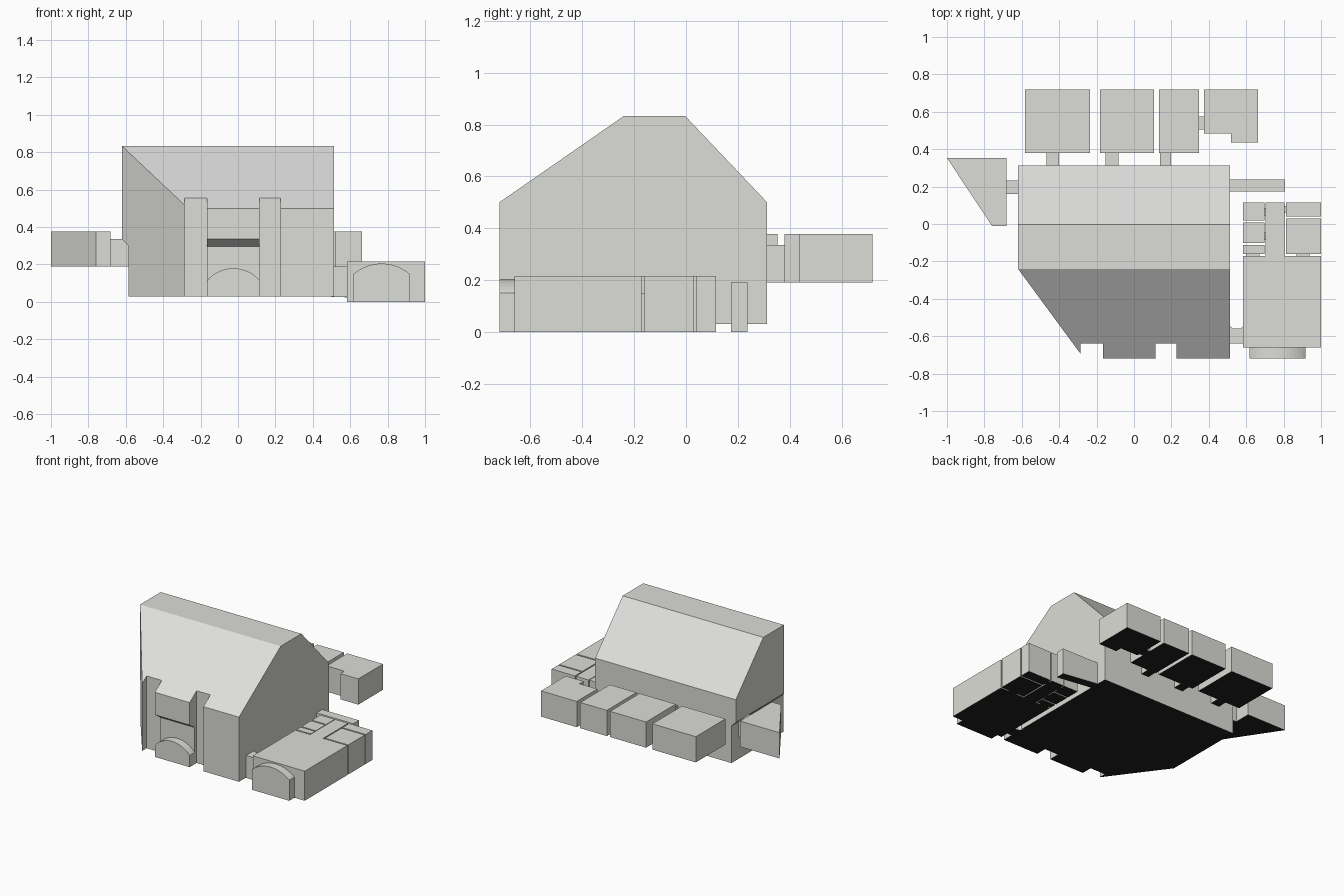
import bpy, bmesh, math

if "Cube" in bpy.data.objects:
    bpy.data.objects.remove(bpy.data.objects["Cube"])


def material(name, rgb):
    m = bpy.data.materials.new(name)
    m.diffuse_color = (*rgb, 1)
    m.use_nodes = True
    m.node_tree.nodes["Principled BSDF"].inputs["Base Color"].default_value = m.diffuse_color
    return m


wall = material("warm_grey_wall", (0.72, 0.72, 0.68))
floor = material("black_floor", (0.015, 0.015, 0.015))
slope = material("neutral_grey_roof", (0.735, 0.735, 0.73))


def prism(name, pts, axis, lo, hi):
    """Extrude a 2D outline along an axis (x: yz outline, y: xz, z: xy)."""
    def place(a, b, c):
        return {"x": (c, a, b), "y": (a, c, b), "z": (a, b, c)}[axis]
    bm = bmesh.new()
    bottom = [bm.verts.new(place(a, b, lo)) for a, b in pts]
    top = [bm.verts.new(place(a, b, hi)) for a, b in pts]
    bm.faces.new(bottom)
    bm.faces.new(top)
    n = len(pts)
    for i in range(n):
        j = (i + 1) % n
        bm.faces.new((bottom[i], bottom[j], top[j], top[i]))
    bmesh.ops.recalc_face_normals(bm, faces=bm.faces)
    me = bpy.data.meshes.new(name)
    bm.to_mesh(me)
    bm.free()
    for m in (wall, floor, slope):
        me.materials.append(m)
    ob = bpy.data.objects.new(name, me)
    bpy.context.collection.objects.link(ob)
    return ob


def box(name, x0, x1, y0, y1, z0, z1):
    return prism(name, [(x0, y0), (x1, y0), (x1, y1), (x0, y1)], "z", z0, z1)


def arch(name, x0, x1, y0, y1, z0, spring, top, n=14):
    """Doorway block with a shallow circular head."""
    h, r = (x1 - x0) / 2, top - spring
    rad = (h * h + r * r) / (2 * r)
    half = math.asin(h / rad)
    cx, cz = (x0 + x1) / 2, top - rad
    pts = [(x0, z0), (x1, z0)]
    for i in range(n + 1):
        a = half - 2 * half * i / n
        pts.append((cx + rad * math.sin(a), cz + rad * math.cos(a)))
    return prism(name, pts, "y", y0, y1)


def cut(target, cutter):
    mod = target.modifiers.new("cut", "BOOLEAN")
    mod.operation = "DIFFERENCE"
    mod.solver = "EXACT"
    mod.object = cutter
    bpy.context.view_layer.objects.active = target
    bpy.ops.object.modifier_apply(modifier=mod.name)
    bpy.data.objects.remove(cutter)


# Main hall with double-pitched flat-topped roof
hall = prism("main_hall", [(-0.72, 0.03), (-0.72, 0.50), (-0.24, 0.833), (-0.003, 0.833),
                           (0.313, 0.50), (0.313, 0.03)], "x", -0.62, 0.512)
# Diagonal front left corner
cut(hall, prism("corner_cutter", [(-0.687, -0.149), (-0.218, -0.786), (-0.218, -0.9),
                                  (-0.687, -0.9)], "z", -0.1, 1))
# Left wall steps in below a chamfer
cut(hall, prism("left_cutter", [(-0.67, 0.385), (-0.585, 0.30), (-0.585, -0.05),
                                (-0.67, -0.05)], "y", -1, 1))
# Front slots
for x0, x1 in ((-0.287, -0.165), (0.115, 0.226)):
    cut(hall, box("slot_cutter", x0, x1, -0.9, -0.64, -0.1, 0.9))
# Recessed wall under the front bay
cut(hall, prism("bay_cutter", [(-0.80, 0.391), (-0.72, 0.336), (-0.662, 0.296), (-0.662, -0.05),
                               (-0.80, -0.05)], "x", -0.18, 0.12))
arch("front_doorway", -0.165, 0.115, -0.72, -0.65, 0.03, 0.115, 0.18)

# Back rooms and their passages
Z0, Z1, ZP = 0.19, 0.377, 0.335
for i, (x0, x1) in enumerate(((-0.583, -0.234), (-0.183, 0.107), (0.133, 0.347))):
    box(f"back_room_{i + 1}", x0, x1, 0.38, 0.72, Z0, Z1)
for i, (x0, x1) in enumerate(((-0.468, -0.40), (-0.153, -0.083), (0.138, 0.199))):
    box(f"back_passage_{i + 1}", x0, x1, 0.30, 0.39, Z0, ZP)
prism("back_corner_room", [(0.375, 0.483), (0.518, 0.483), (0.518, 0.436), (0.663, 0.436),
                           (0.663, 0.72), (0.375, 0.72)], "z", Z0, Z1)
box("corner_room_passage", 0.34, 0.38, 0.505, 0.575, Z0, ZP)

# Left wedge room and passage
prism("left_room", [(-1, 0.353), (-0.758, -0.012), (-0.683, -0.012), (-0.683, 0.353)],
      "z", Z0, Z1)
box("left_passage", -0.69, -0.58, 0.16, 0.233, Z0, ZP)

# Right low wing: lobby, doorway, corridor
TOP = 0.215
box("wing_lobby", 0.582, 1.0, -0.661, -0.171, 0, TOP)
arch("wing_doorway", 0.618, 0.917, -0.72, -0.65, 0, 0.15, 0.205)
box("wing_corridor", 0.702, 0.805, -0.175, 0.116, 0, TOP)

# Small wing rooms, with thin door links to corridor or lobby
rooms = ((0.582, 0.697, 0.018, 0.116), (0.582, 0.697, -0.102, 0.008),
         (0.582, 0.697, -0.161, -0.112), (0.813, 1.0, 0.039, 0.116), (0.813, 1.0, -0.161, 0.029))
for i, (x0, x1, y0, y1) in enumerate(rooms):
    box(f"wing_room_{i + 1}", x0, x1, y0, y1, 0, TOP)
for i, (x0, x1, y0, y1) in enumerate(((0.69, 0.705, 0.045, 0.085), (0.69, 0.705, -0.085, -0.045),
                                      (0.60, 0.67, -0.175, -0.155), (0.80, 0.815, 0.06, 0.095),
                                      (0.868, 0.938, -0.175, -0.155))):
    box(f"wing_door_{i + 1}", x0, x1, y0, y1, 0, 0.15)

# Ramped passages from the hall to the wing
prism("front_link", [(0.50, -0.638), (0.585, -0.638), (0.585, -0.543), (0.572, -0.559),
                     (0.527, -0.559), (0.50, -0.53)], "z", 0.027, 0.19)
prism("rear_ramp", [(0.50, 0.03), (0.52, 0.03), (0.807, 0.0), (0.807, 0.19), (0.50, 0.19)],
      "y", 0.173, 0.238)

# Floors face straight down; the hall's pitched roofs are neutral grey
for ob in bpy.data.objects:
    for p in ob.data.polygons:
        p.material_index = 1 if p.normal.z < -0.95 else 0
for p in hall.data.polygons:
    if 0.3 < p.normal.z < 0.95:
        p.material_index = 2
